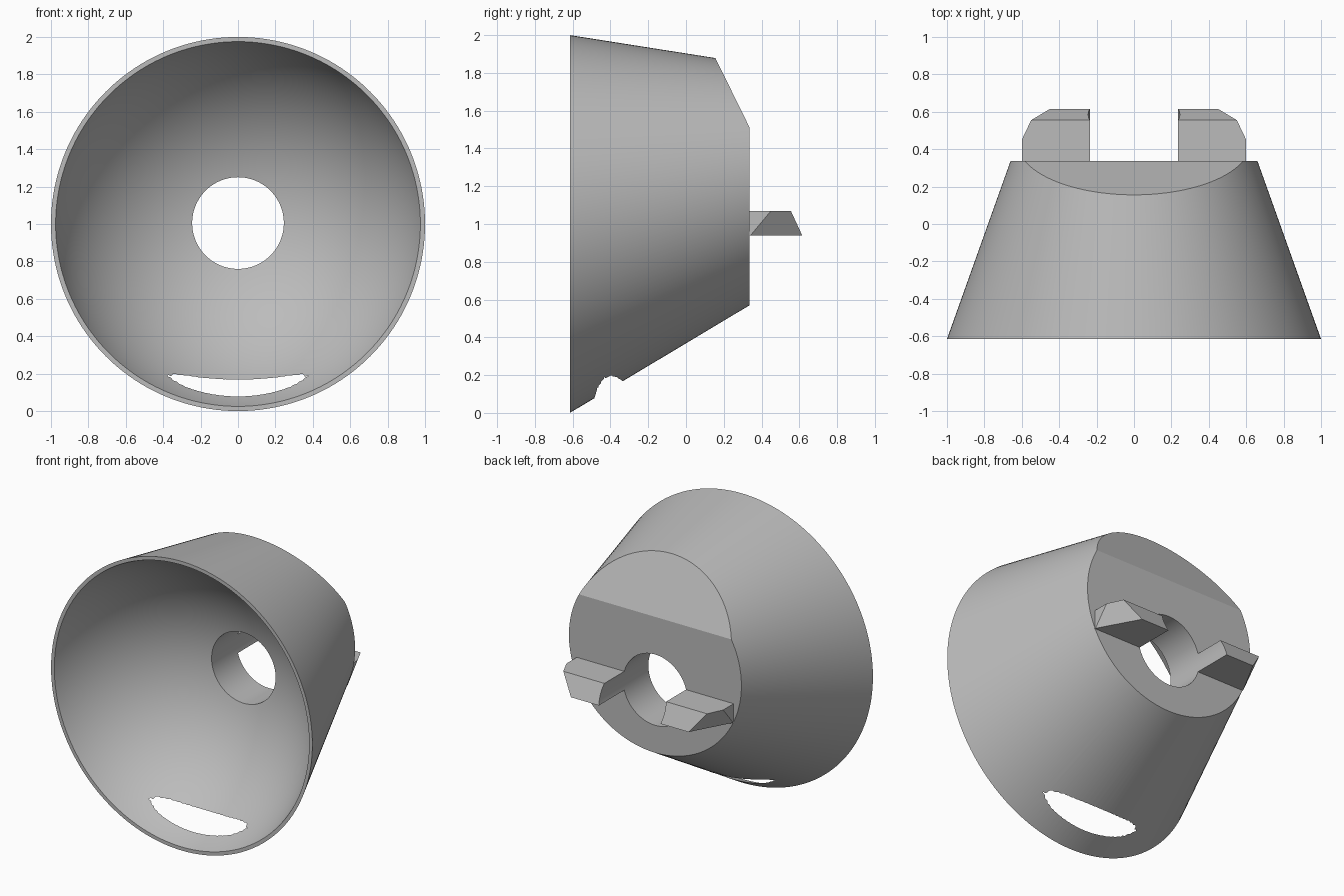
import bpy, bmesh, math
from mathutils import Matrix, Vector

cube = bpy.data.objects.get("Cube")
if cube:
    bpy.data.objects.remove(cube, do_unlink=True)

grey = bpy.data.materials.new("plain grey")
grey.use_nodes = True
colour = (0.5, 0.5, 0.5, 1)
grey.diffuse_color = colour
grey.node_tree.nodes["Principled BSDF"].inputs["Base Color"].default_value = colour

FRONT, BACK = -0.615, 0.337
SEGMENTS = 160
TURN = Matrix.Rotation(math.radians(90), 4, 'X')   # z axis onto -y


def add_object(name, bm):
    bmesh.ops.recalc_face_normals(bm, faces=bm.faces)
    mesh = bpy.data.meshes.new(name)
    bm.to_mesh(mesh)
    bm.free()
    mesh.materials.append(grey)
    obj = bpy.data.objects.new(name, mesh)
    bpy.context.collection.objects.link(obj)
    return obj


def loft(name, rings):
    """Closed solid through rings with equal point counts."""
    bm = bmesh.new()
    loops = [[bm.verts.new(p) for p in ring] for ring in rings]
    for a, b in zip(loops, loops[1:]):
        for i in range(len(a)):
            j = (i + 1) % len(a)
            bm.faces.new((a[i], a[j], b[j], b[i]))
    bm.faces.new(loops[0])
    bm.faces.new(loops[-1])
    return add_object(name, bm)


def ellipse(y, z, rx, rz):
    angles = [math.tau * i / SEGMENTS for i in range(SEGMENTS)]
    return [(rx * math.cos(a), y, z + rz * math.sin(a)) for a in angles]


def cut(obj, cutter):
    mod = obj.modifiers.new("cut", 'BOOLEAN')
    mod.operation = 'DIFFERENCE'
    mod.solver = 'EXACT'
    mod.object = cutter
    select(obj)
    bpy.ops.object.modifier_apply(modifier=mod.name)


def select(obj):
    bpy.ops.object.select_all(action='DESELECT')
    obj.select_set(True)
    bpy.context.view_layer.objects.active = obj


# Lopsided cone body
shell = loft("shell", [ellipse(FRONT, 1, 1, 1), ellipse(BACK, 1.21, 0.66, 0.64)])

# Sloping flat across the upper back
bm = bmesh.new()
bm.from_mesh(shell.data)
bmesh.ops.bisect_plane(bm, geom=bm.verts[:] + bm.edges[:] + bm.faces[:],
                       plane_co=Vector((0, BACK, 1.51)),
                       plane_no=Vector((0, 0.37, 0.182)), clear_outer=True)
bmesh.ops.holes_fill(bm, edges=[e for e in bm.edges if e.is_boundary])
bmesh.ops.recalc_face_normals(bm, faces=bm.faces)
bm.to_mesh(shell.data)
bm.free()

# Spherical bowl, which breaks through the thin lower wall
bm = bmesh.new()
bmesh.ops.create_uvsphere(bm, u_segments=SEGMENTS, v_segments=SEGMENTS // 2, radius=1.0265,
                          matrix=Matrix.Translation((0, -0.9355, 1)) @ TURN)
bowl_cutter = add_object("bowl_cutter", bm)

# Round hole through the back
hole_cutter = loft("hole_cutter", [ellipse(-0.4, 1.005, 0.245, 0.245),
                                   ellipse(1, 1.005, 0.245, 0.245)])

cut(shell, bowl_cutter)
cut(shell, hole_cutter)

# Pair of lugs with sloping tips and undercut outer corners
LOW, HIGH, ROOT = 0.94, 1.07, BACK - 0.01
lower = [(0.2, ROOT), (0.6, ROOT), (0.6, 0.342), (0.45, 0.615), (0.2, 0.615)]
upper = [(0.2, ROOT), (0.6, ROOT), (0.6, 0.45), (0.55, 0.555), (0.2, 0.555)]
lugs = [loft(name, [[(side * x, y, z) for x, y in outline]
                    for outline, z in ((lower, LOW), (upper, HIGH))])
        for name, side in (("left_lug", 1), ("right_lug", -1))]
for lug in lugs:
    cut(lug, hole_cutter)

for cutter in (bowl_cutter, hole_cutter):
    bpy.data.objects.remove(cutter, do_unlink=True)

for obj in [shell] + lugs:
    select(obj)
    bpy.ops.object.shade_smooth_by_angle(angle=math.radians(25))
